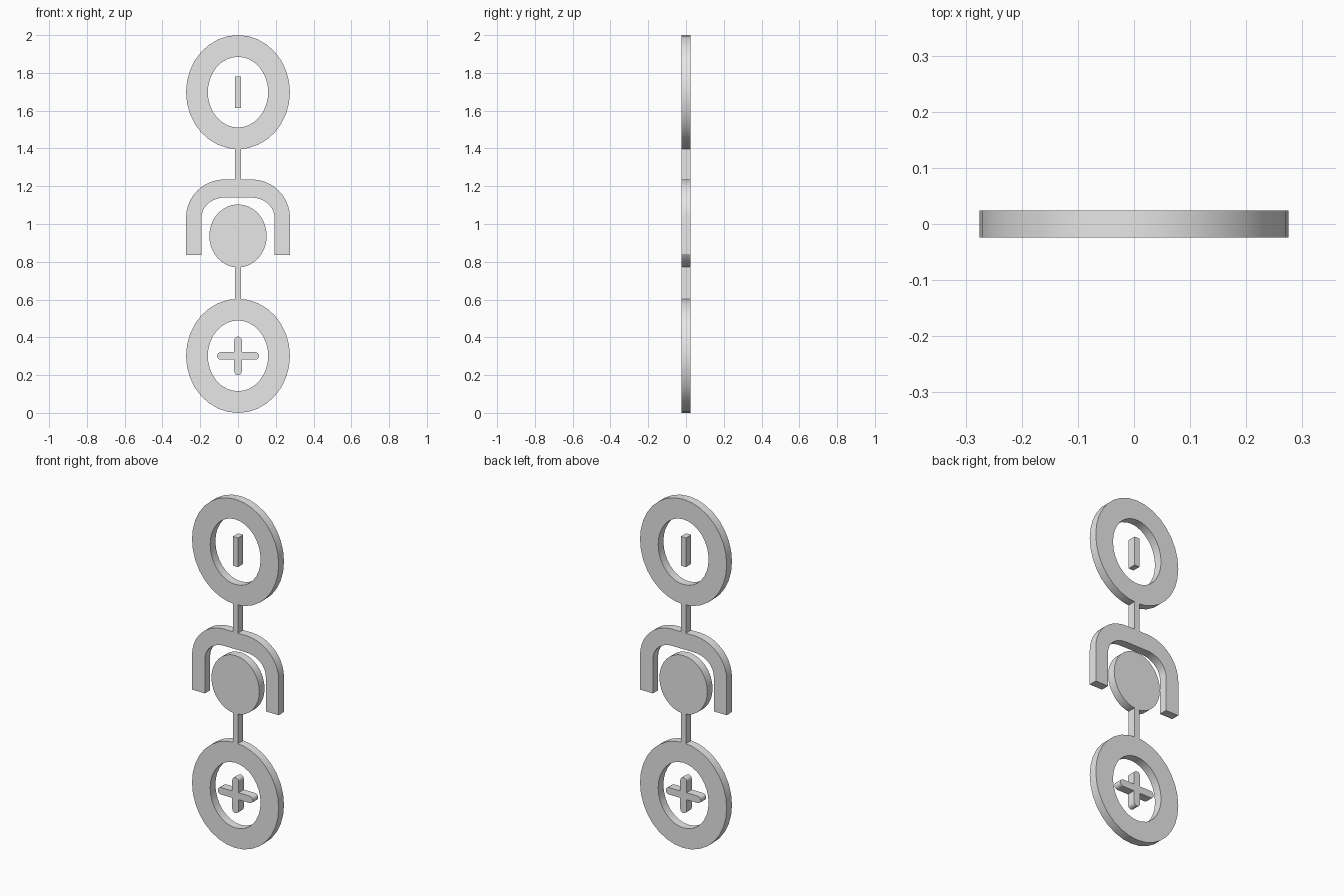
import bpy
import bmesh
from math import pi, sin, cos

DEPTH = 0.048
RX, RZ = 0.275, 0.302        # ring outer radii
HX, HZ = 0.16, 0.187         # ring hole radii
STEM = 0.016                 # half width of stems and minus sign
TOP, BOTTOM = 1.698, 0.302   # ring centre heights

if "Cube" in bpy.data.objects:
    bpy.data.objects.remove(bpy.data.objects["Cube"])

grey = bpy.data.materials.new("plain grey")
grey.use_nodes = True
colour = (0.8, 0.8, 0.8, 1)
grey.diffuse_color = colour
grey.node_tree.nodes["Principled BSDF"].inputs["Base Color"].default_value = colour


def arc(cx, cz, rx, rz, start=0, end=2 * pi, steps=32):
    angles = [start + (end - start) * i / steps for i in range(steps + 1)]
    return [(cx + rx * cos(a), cz + rz * sin(a)) for a in angles]


def extrude_part(name, loops):
    """Extrude flat faces, given as loops of (x, z) points, through the depth."""
    bm = bmesh.new()
    for loop in loops:
        bm.faces.new([bm.verts.new((x, -DEPTH / 2, z)) for x, z in loop])
    bmesh.ops.remove_doubles(bm, verts=bm.verts[:], dist=0.0001)
    made = bmesh.ops.extrude_face_region(bm, geom=bm.faces[:], use_keep_orig=True)
    moved = [v for v in made["geom"] if isinstance(v, bmesh.types.BMVert)]
    bmesh.ops.translate(bm, verts=moved, vec=(0, DEPTH, 0))
    bmesh.ops.recalc_face_normals(bm, faces=bm.faces[:])
    mesh = bpy.data.meshes.new(name)
    bm.to_mesh(mesh)
    bm.free()
    mesh.materials.append(grey)
    obj = bpy.data.objects.new(name, mesh)
    bpy.context.collection.objects.link(obj)
    bpy.ops.object.select_all(action="DESELECT")
    obj.select_set(True)
    bpy.context.view_layer.objects.active = obj
    bpy.ops.object.shade_smooth_by_angle(angle=pi / 6)


def band(outer, inner):
    """Quads between two matching outlines."""
    return [(outer[i], outer[i + 1], inner[i + 1], inner[i])
            for i in range(len(outer) - 1)]


def bar(name, low, high):
    extrude_part(name, [[(-STEM, low), (STEM, low), (STEM, high), (-STEM, high)]])


def arch(half, top, flat, spring, foot):
    """Outline of an upside-down U with elliptical shoulders."""
    rx, rz = half - flat, top - spring
    return ([(half, foot)] + arc(flat, spring, rx, rz, 0, pi / 2, 10)
            + arc(-flat, spring, rx, rz, pi / 2, pi, 10) + [(-half, foot)])


# Oval rings at both ends
for name, z in (("upper_ring", TOP), ("lower_ring", BOTTOM)):
    extrude_part(name, band(arc(0, z, RX, RZ), arc(0, z, HX, HZ)))

# Minus sign, stems and central disc
bar("minus_sign", 1.615, 1.782)
bar("upper_stem", 1.235, TOP - RZ + 0.002)
bar("lower_stem", BOTTOM + RZ - 0.002, 0.772)
extrude_part("centre_disc", [arc(0, 0.937, 0.152, 0.167)[:-1]])

# Arch around the disc
extrude_part("arch", band(arch(RX, 1.236, 0.07, 1.035, 0.835),
                          arch(0.193, 1.14, 0.07, 1.035, 0.835)))

# Plus sign with rounded arm ends
W = 0.02
outline = []
for k, reach in enumerate((0.111, 0.102, 0.111, 0.102)):
    a = k * pi / 2
    outline += arc((reach - W) * cos(a), BOTTOM + (reach - W) * sin(a),
                   W, W, a - pi / 2, a + pi / 2, 8)
    outline.append((W * (cos(a) - sin(a)), BOTTOM + W * (sin(a) + cos(a))))
extrude_part("plus_sign", [outline])
